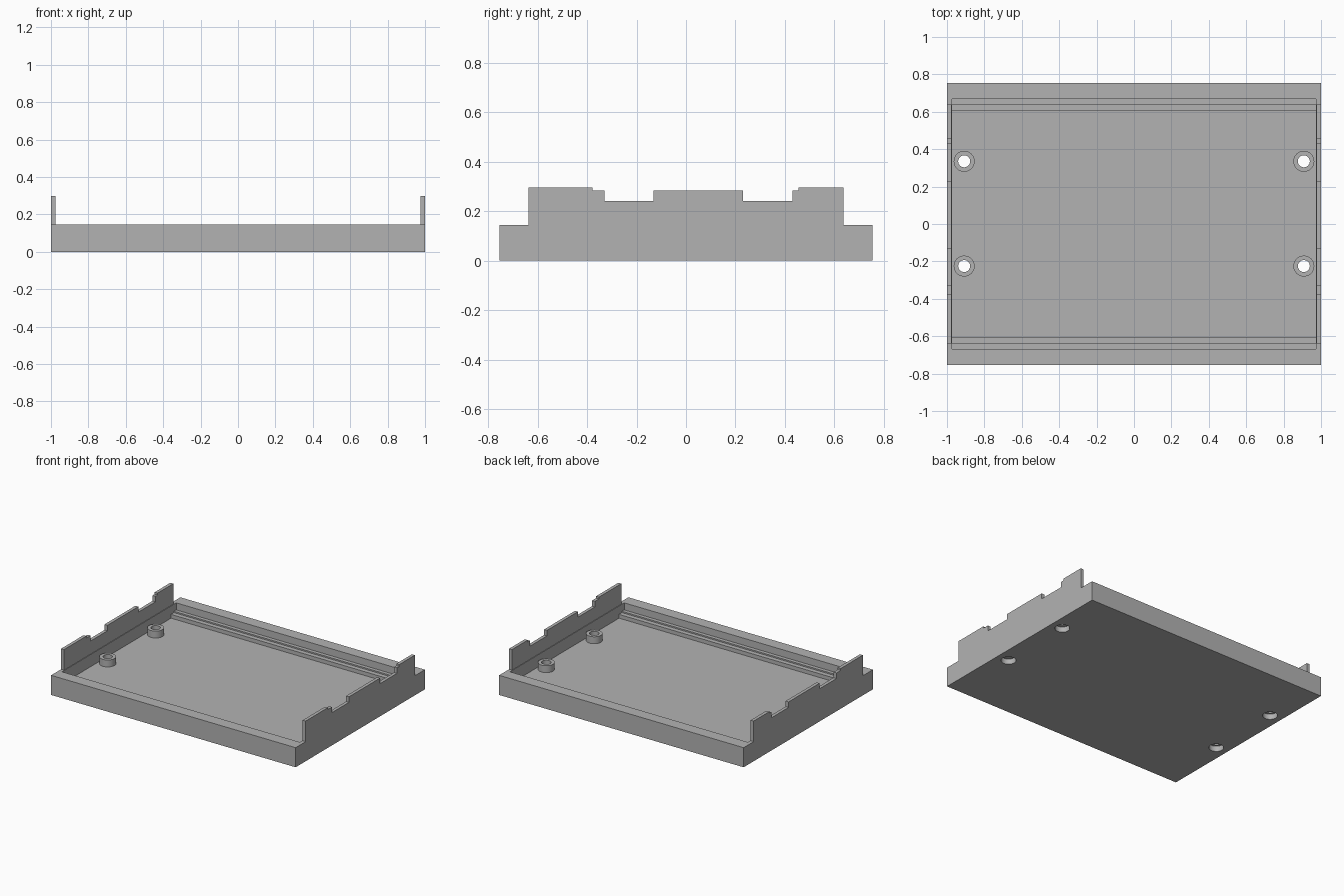
import bpy, bmesh
from mathutils import Matrix

cube = bpy.data.objects.get("Cube")
if cube:
    bpy.data.objects.remove(cube, do_unlink=True)

grey = bpy.data.materials.new("plain grey")
grey.use_nodes = True
colour = (0.45, 0.45, 0.45, 1)
grey.diffuse_color = colour
grey.node_tree.nodes["Principled BSDF"].inputs["Base Color"].default_value = colour

HALF_X, HALF_Y, RIM_Z, FLOOR_Z = 1.0, 0.755, 0.145, 0.055
BOSS_Z = 0.106
SCREWS = [(x, y) for x in (-0.908, 0.908) for y in (-0.225, 0.335)]


def finish(name, bm):
    bmesh.ops.recalc_face_normals(bm, faces=bm.faces)
    mesh = bpy.data.meshes.new(name)
    bm.to_mesh(mesh)
    bm.free()
    mesh.materials.append(grey)
    obj = bpy.data.objects.new(name, mesh)
    bpy.context.collection.objects.link(obj)
    return obj


def prism(name, points, x0, x1):
    """Extrude a (y, z) outline along x."""
    bm = bmesh.new()
    face = bm.faces.new([bm.verts.new((x0, y, z)) for y, z in points])
    ext = bmesh.ops.extrude_face_region(bm, geom=[face])["geom"]
    verts = [v for v in ext if isinstance(v, bmesh.types.BMVert)]
    bmesh.ops.translate(bm, verts=verts, vec=(x1 - x0, 0, 0))
    return finish(name, bm)


def cylinders(name, radius, z0, z1):
    """One upright cylinder at every screw position."""
    bm = bmesh.new()
    for x, y in SCREWS:
        bmesh.ops.create_cone(bm, cap_ends=True, segments=32, radius1=radius,
                              radius2=radius, depth=z1 - z0,
                              matrix=Matrix.Translation((x, y, (z0 + z1) / 2)))
    return finish(name, bm)


def boolean(target, cutter, operation="DIFFERENCE"):
    mod = target.modifiers.new(cutter.name, "BOOLEAN")
    mod.operation, mod.solver, mod.object = operation, "EXACT", cutter
    bpy.context.view_layer.objects.active = target
    bpy.ops.object.modifier_apply(modifier=mod.name)
    bpy.data.objects.remove(cutter, do_unlink=True)


# Tray: floor, thick front and back rims with stepped ledges
half = [(HALF_Y, 0), (HALF_Y, RIM_Z), (0.667, RIM_Z), (0.667, 0.093),
        (0.64, 0.093), (0.64, 0.083), (0.606, 0.083), (0.606, FLOOR_Z)]
section = half + [(-y, z) for y, z in reversed(half)]
tray = prism("tray", section, -HALF_X, HALF_X)

# Screw bosses with recessed through holes
boolean(tray, cylinders("screw_bosses", 0.056, 0.03, BOSS_Z), "UNION")
boolean(tray, cylinders("screw_holes", 0.032, -0.1, 0.2))
boolean(tray, cylinders("screw_recesses", 0.05, -0.1, 0.04))
bpy.context.view_layer.objects.active = tray
tray.select_set(True)
bpy.ops.object.shade_smooth_by_angle()
tray.select_set(False)

# Thin side walls, with notched upper panels
HIGH, MID, LOW = 0.297, 0.283, 0.242
notches = [(-0.638, HIGH), (-0.378, MID), (-0.33, LOW), (-0.132, MID),
           (0.23, LOW), (0.43, MID), (0.455, HIGH)]
outline = [(-0.638, RIM_Z)]
for (y, z), (y_next, _) in zip(notches, notches[1:] + [(0.638, 0)]):
    outline += [(y, z), (y_next, z)]
outline.append((0.638, RIM_Z))
for side, name in ((-1, "right"), (1, "left")):
    prism(name + "_side_wall", [(-0.667, FLOOR_Z), (0.667, FLOOR_Z), (0.667, RIM_Z),
                                (-0.667, RIM_Z)], side * 0.972, side * HALF_X)
    prism(name + "_notched_panel", outline, side * 0.976, side * HALF_X)
